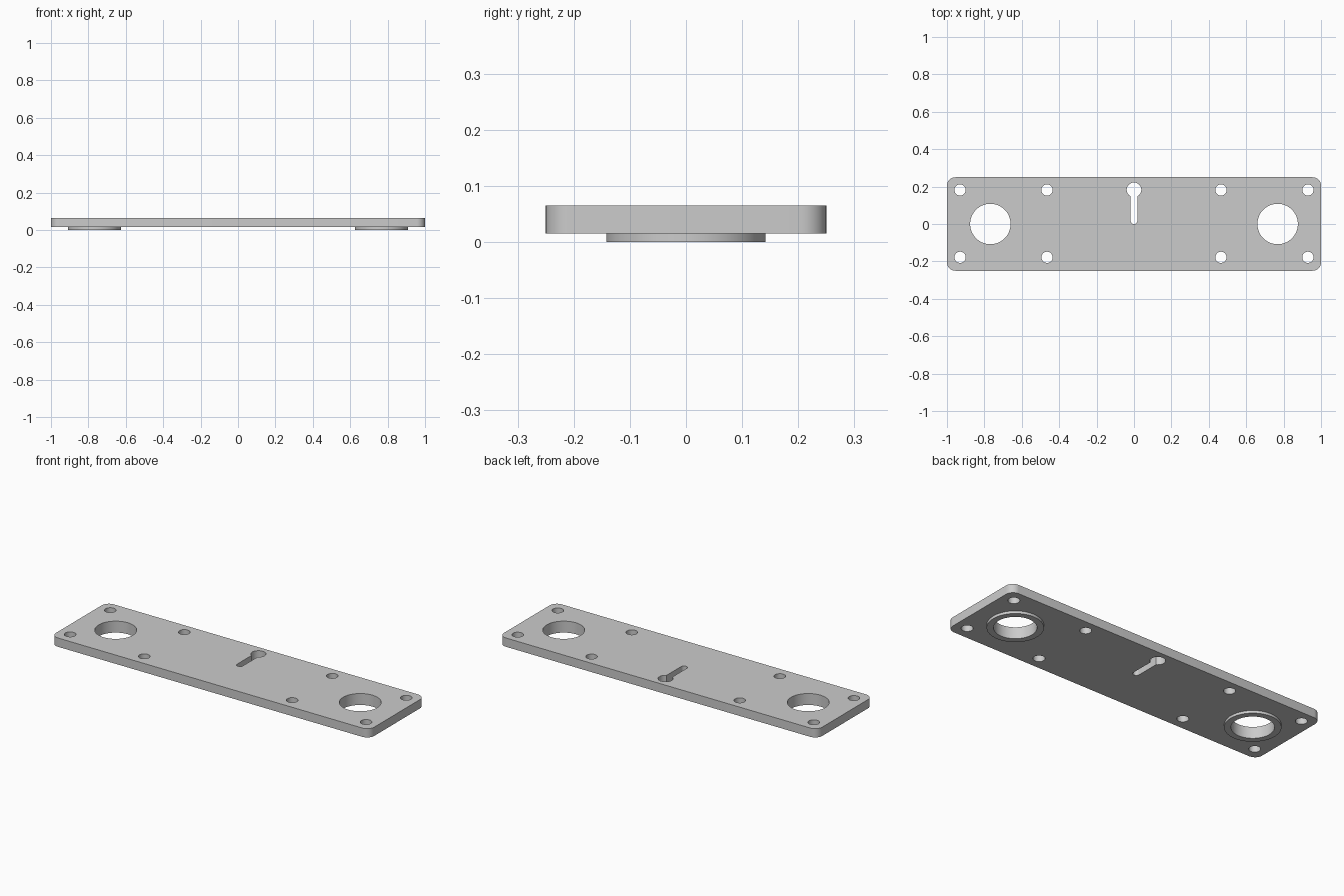
import bpy
import bmesh
from math import pi, sin, cos, asin, radians

old = bpy.data.objects.get("Cube")
if old:
    bpy.data.objects.remove(old, do_unlink=True)

metal = bpy.data.materials.new("light grey metal")
metal.use_nodes = True
grey = (0.6, 0.6, 0.6, 1)
metal.diffuse_color = grey
metal.node_tree.nodes["Principled BSDF"].inputs["Base Color"].default_value = grey


def arc(cx, cy, r, start, end, steps):
    return [(cx + r * cos(start + (end - start) * i / steps),
             cy + r * sin(start + (end - start) * i / steps)) for i in range(steps + 1)]


def circle(cx, cy, r, steps=48):
    return arc(cx, cy, r, 0, 2 * pi, steps)[:-1]


def rounded_rectangle(hx, hy, r):
    points = []
    for i, (sx, sy) in enumerate([(1, 1), (-1, 1), (-1, -1), (1, -1)]):
        points += arc(sx * (hx - r), sy * (hy - r), r, i * pi / 2, (i + 1) * pi / 2, 10)
    return points


def keyhole(head_y, head_r, foot_y, slot_r):
    a = asin(slot_r / head_r)
    head = arc(0, head_y, head_r, -pi / 2 + a, 1.5 * pi - a, 40)
    return head + arc(0, foot_y + slot_r, slot_r, pi, 2 * pi, 16)


def slab(name, outlines, bottom, top):
    """Extrude an outline, with the later outlines as through holes."""
    curve = bpy.data.curves.new(name, "CURVE")
    curve.dimensions = "2D"
    curve.fill_mode = "BOTH"
    curve.extrude = (top - bottom) / 2
    for outline in outlines:
        spline = curve.splines.new("POLY")
        spline.points.add(len(outline) - 1)
        for point, (x, y) in zip(spline.points, outline):
            point.co = (x, y, 0, 1)
        spline.use_cyclic_u = True
    obj = bpy.data.objects.new(name, curve)
    bpy.context.collection.objects.link(obj)
    bpy.ops.object.select_all(action="DESELECT")
    obj.select_set(True)
    bpy.context.view_layer.objects.active = obj
    bpy.ops.object.convert(target="MESH")
    obj = bpy.context.object

    # Weld the caps to the walls and place the slab at its height
    bm = bmesh.new()
    bm.from_mesh(obj.data)
    bmesh.ops.remove_doubles(bm, verts=bm.verts, dist=0.0001)
    bmesh.ops.translate(bm, verts=bm.verts, vec=(0, 0, (top + bottom) / 2))
    bmesh.ops.recalc_face_normals(bm, faces=bm.faces)
    bm.to_mesh(obj.data)
    bm.free()
    obj.data.materials.clear()
    obj.data.materials.append(metal)
    bpy.ops.object.shade_smooth_by_angle(angle=radians(30))
    return obj


BORE_X, BORE_R, BOSS_R = 0.768, 0.108, 0.142
UNDERSIDE, TOP = 0.015, 0.065

# Plate with two bores, eight screw holes and a keyhole slot
holes = [circle(s * BORE_X, 0, BORE_R, 72) for s in (-1, 1)]
holes += [circle(x, y, 0.03, 32) for x in (-0.93, -0.465, 0.465, 0.93) for y in (-0.178, 0.182)]
holes.append(keyhole(0.183, 0.039, 0.0, 0.018))
slab("mounting_plate", [rounded_rectangle(1, 0.25, 0.045)] + holes, UNDERSIDE, TOP)

# Raised rings around the bores on the underside
for side, s in (("right", -1), ("left", 1)):
    slab(side + "_boss_ring",
         [circle(s * BORE_X, 0, BOSS_R, 72), circle(s * BORE_X, 0, BORE_R, 72)], 0, UNDERSIDE)
